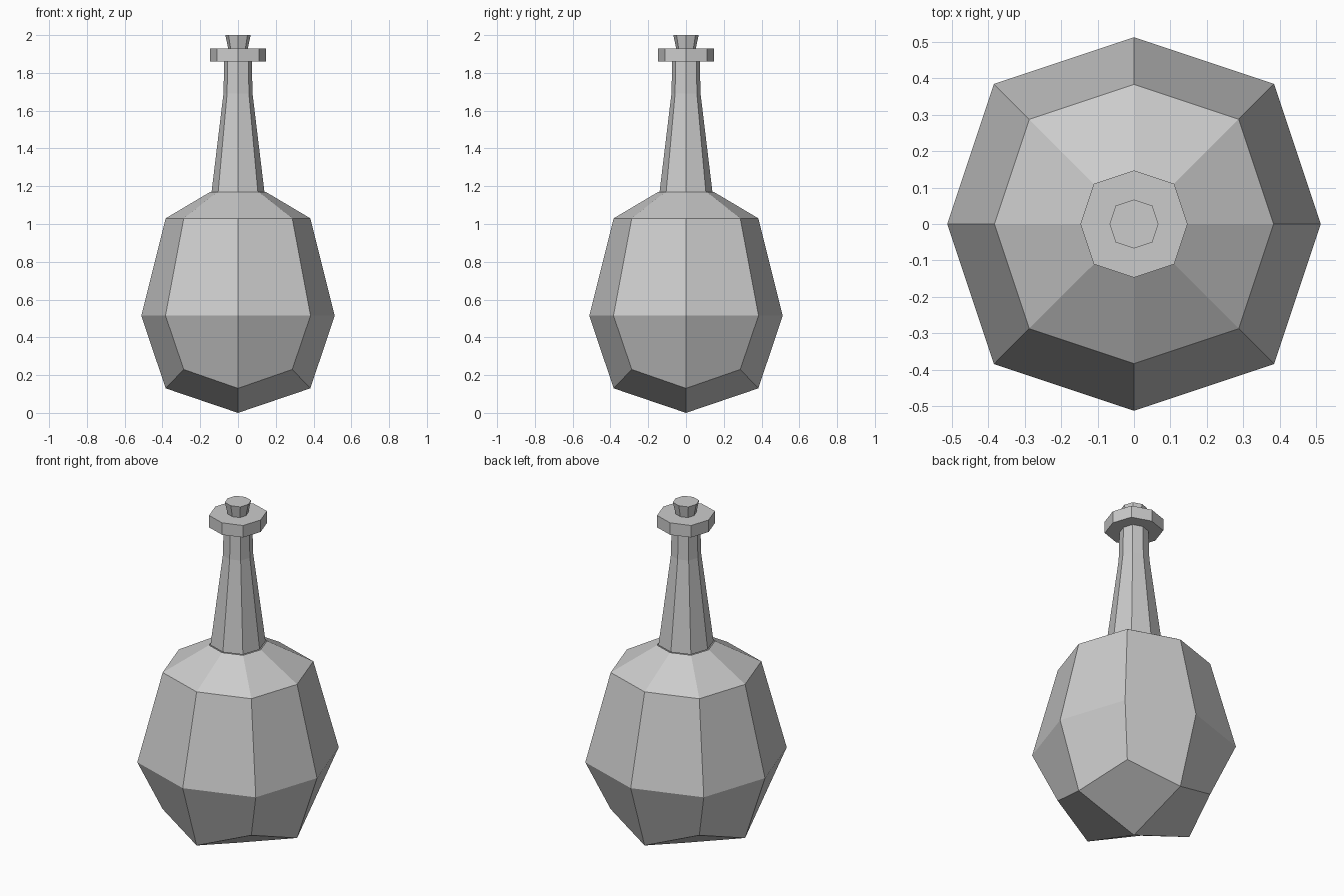
import bpy
import bmesh

if "Cube" in bpy.data.objects:
    bpy.data.objects.remove(bpy.data.objects["Cube"], do_unlink=True)

glass = bpy.data.materials.new("plain_grey")
glass.use_nodes = True
grey = (0.6, 0.6, 0.6, 1.0)
glass.diffuse_color = grey
glass.node_tree.nodes["Principled BSDF"].inputs["Base Color"].default_value = grey

CORNERS = [(1, 0), (1, 1), (0, 1), (-1, 1), (-1, 0), (-1, -1), (0, -1), (1, -1)]


def ring(bm, z, radius, lift=0.0):
    """Eight-sided ring; diagonal corners sit slightly outside the circle."""
    verts = []
    for cx, cy in CORNERS:
        diagonal = cx != 0 and cy != 0
        r = radius * (0.75 if diagonal else 1.0)
        verts.append(bm.verts.new((cx * r, cy * r, z + (lift if diagonal else 0))))
    return verts


def loft(bm, profile, lift=0.0):
    """Bridge successive rings; lift raises the first ring's diagonal corners."""
    rings = [ring(bm, z, r, lift if i == 0 else 0) for i, (z, r) in enumerate(profile)]
    for low, high in zip(rings, rings[1:]):
        for i in range(8):
            j = (i + 1) % 8
            bm.faces.new((low[i], low[j], high[j], high[i]))
    return rings


def finish(bm, name):
    mesh = bpy.data.meshes.new(name)
    bm.to_mesh(mesh)
    bm.free()
    mesh.materials.append(glass)
    obj = bpy.data.objects.new(name, mesh)
    bpy.context.collection.objects.link(obj)


# Faceted body with a pointed base made of four kite-shaped faces
bm = bmesh.new()
rings = loft(bm, [(0.13, 0.383), (0.515, 0.512), (1.03, 0.383), (1.17, 0.147)], lift=0.1)
base = rings[0]
tip = bm.verts.new((0, 0, 0))
for i in range(0, 8, 2):
    bm.faces.new((tip, base[(i + 2) % 8], base[i + 1], base[i]))
finish(bm, "body")

# Tapering neck
bm = bmesh.new()
loft(bm, [(1.17, 0.14), (1.69, 0.077), (1.86, 0.073)])
finish(bm, "neck")

# Collar around the mouth
bm = bmesh.new()
loft(bm, [(1.86, 0.073), (1.86, 0.147), (1.93, 0.147), (1.93, 0.052)])
finish(bm, "collar")

# Flared stopper with a flat top
bm = bmesh.new()
rings = loft(bm, [(1.93, 0.052), (2.0, 0.067)])
bm.faces.new(rings[-1])
finish(bm, "stopper")
